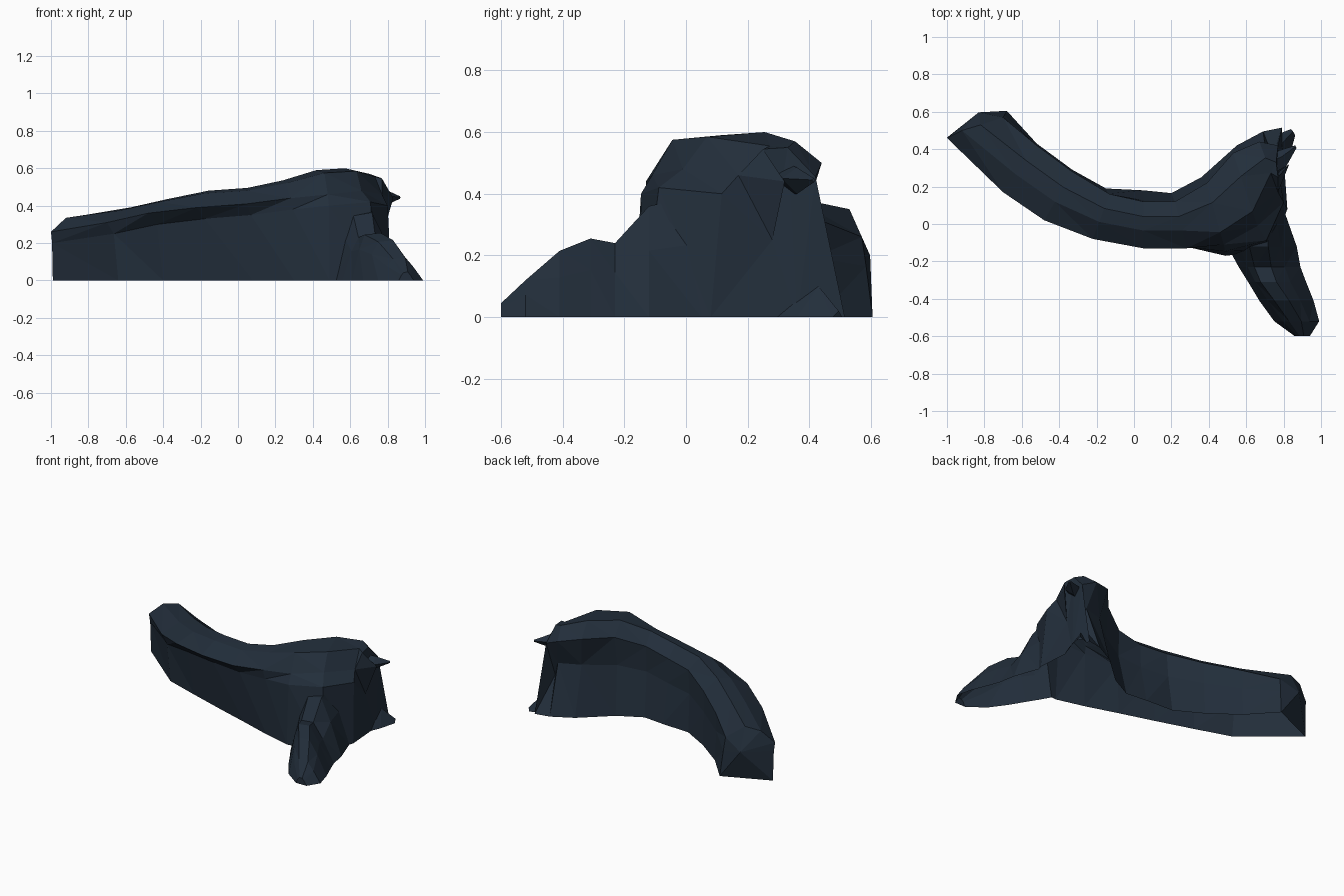
import bpy, bmesh
from mathutils import Vector

if "Cube" in bpy.data.objects:
    bpy.data.objects.remove(bpy.data.objects["Cube"])

slate = bpy.data.materials.new("dark slate")
slate.diffuse_color = (0.016, 0.027, 0.043, 1)
slate.use_nodes = True
slate.node_tree.nodes["Principled BSDF"].inputs["Base Color"].default_value = slate.diffuse_color


def loft(name, rings, apex=None):
    """Skin closed rings of points into a flat-shaded closed solid."""
    bm = bmesh.new()
    vs = [[bm.verts.new(p) for p in r] for r in rings]
    n = len(vs[0])
    for a, b in zip(vs, vs[1:]):
        for i in range(n):
            j = (i + 1) % n
            bm.faces.new((a[i], a[j], b[j], b[i]))
    if apex:                           # bulging start cap
        tip = bm.verts.new(apex)
        for i in range(n):
            bm.faces.new((vs[0][i], vs[0][(i + 1) % n], tip))
    else:
        bm.faces.new(vs[0])
    bm.faces.new(vs[-1])
    bmesh.ops.triangulate(bm, faces=bm.faces)
    bmesh.ops.recalc_face_normals(bm, faces=bm.faces)
    me = bpy.data.meshes.new(name)
    bm.to_mesh(me)
    bm.free()
    me.materials.append(slate)
    ob = bpy.data.objects.new(name, me)
    bpy.context.collection.objects.link(ob)
    return ob


# Curved rock wall: front lip xy, front base xy, back top xy, back base xy,
# crest height, lip height, pinch of the back face
stations = [
    (-1.00, .46, -.99, .47, -.70, .57, -.68, .605, .345, .26, 0),
    (-.70, .17, -.64, .18, -.52, .42, -.52, .43, .39, .31, .05),
    (-.48, .02, -.40, .10, -.33, .28, -.33, .29, .435, .36, .05),
    (-.22, -.08, -.15, .02, -.13, .16, -.15, .19, .48, .39, .1),
    (.05, -.13, .08, -.05, .05, .12, .05, .18, .495, .41, .15),
    (.28, -.13, .30, -.12, .22, .12, .20, .165, .535, .44, .2),
    (.48, -.11, .49, -.17, .39, .22, .36, .25, .59, .46, .2),
    (.66, -.01, .74, -.14, .53, .38, .55, .42, .60, .48, .25),
    (.77, .17, .82, .08, .67, .44, .69, .495, .57, .46, .45),
    (.83, .32, .80, .36, .77, .42, .79, .515, .54, .44, 0),
]
rings = []
for lx, ly, fx, fy, tx, ty, bx, by, h, lz, pinch in stations:
    lip, foot = Vector((lx, ly, lz)), Vector((fx, fy, 0))
    back, heel = Vector((tx, ty, h - .07)), Vector((bx, by, 0))
    mid_f = foot.lerp(lip, .4)
    mid_f.z = lz - .06                 # undercut just beneath the lip
    mid_b = heel.lerp(back, .6)
    mid_b = mid_b.lerp((mid_f + mid_b) / 2, pinch)
    crest_f = lip.lerp(back, .2 if h > .58 else .38)
    crest_f.z = h - .015
    crest_b = lip.lerp(back, .68)
    crest_b.z = h
    if lx == -1:                       # blunt left end
        crest_f = Vector((-.92, .50, .335))
        crest_b = Vector((-.82, .53, .35))
        back.z = .26
    if lx == .83:                      # hollow under the right-hand crest
        mid_f, mid_b = Vector((.775, .28, .25)), Vector((.745, .355, .22))
        crest_f, crest_b = Vector((.77, .25, .545)), Vector((.76, .33, .55))
        back.z = .455
    rings.append([foot, mid_f, lip, crest_f, crest_b, back, mid_b, heel])
rock = loft("curved_rock_wall", rings, apex=(-.83, .597, .2))

# Sloping buttress: y, left x, right x, ridge x, height
buttress = [
    (.05, .50, .81, .68, .40),
    (-.12, .50, .87, .68, .36),
    (-.23, .56, .89, .70, .24),
    (-.31, .61, .92, .73, .255),
    (-.41, .67, .96, .80, .215),
    (-.52, .75, .99, .87, .12),
    (-.60, .86, .94, .90, .045),
]
rings = []
for y, x0, x1, xr, h in buttress:
    w = (x1 - x0) * .17
    rings.append([(x0, y, 0), (x0 * .5 + xr * .5 - w * .4, y, h * .65),
                  (xr - w, y, h * .96), (xr + w * .6, y, h),
                  (x1 * .5 + xr * .5 + w * .2, y, h * .6), (x1, y, 0)])
foot_ob = loft("sloping_buttress", rings)

# Pointed spur jutting from the right end, under the crest
spur = [(.70, .32, .46, .06), (.79, .36, .45, .05), (.865, .415, .445, .008)]
spur_ob = loft("rock_spur", [[(x + .5 * r, y - r, z), (x, y, z + r * .7),
                              (x - .5 * r, y + r * .6, z), (x, y, z - r)]
                             for x, y, z, r in spur])

# Low toe at the rear right
toe = [(.70, .34, .12, .2), (.79, .43, .07, .1), (.85, .495, .02, .02)]
toe_ob = loft("rear_toe", [[(x + .6 * w, y - w, 0), (x, y, h),
                            (x - .6 * w, y + w * .6, 0)] for x, y, w, h in toe])

# Fuse the parts into one shell
parts = [foot_ob, spur_ob, toe_ob]
for p in parts:
    m = rock.modifiers.new("fuse", 'BOOLEAN')
    m.operation, m.solver, m.object = 'UNION', 'EXACT', p
fused = bpy.data.meshes.new_from_object(
    rock.evaluated_get(bpy.context.evaluated_depsgraph_get()))
rock.modifiers.clear()
rock.data = fused
for p in parts:
    bpy.data.objects.remove(p)

# Open underside
bm = bmesh.new()
bm.from_mesh(fused)
under = [f for f in bm.faces if all(v.co.z < .002 for v in f.verts)]
bmesh.ops.delete(bm, geom=under, context='FACES')
bm.to_mesh(fused)
bm.free()
